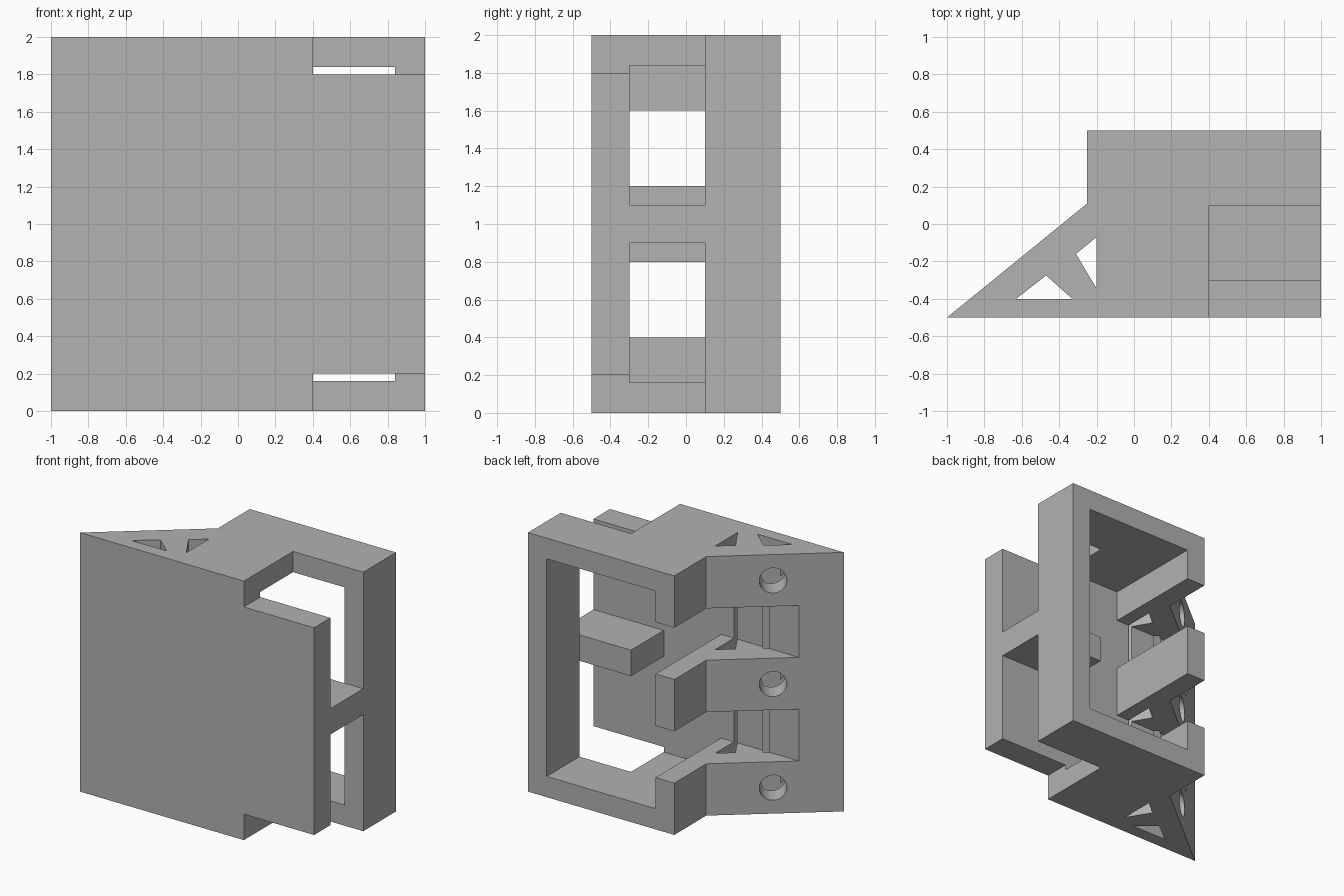
import bpy
import bmesh
from math import radians
from mathutils import Vector, Matrix

cube = bpy.data.objects.get("Cube")
if cube:
    bpy.data.objects.remove(cube, do_unlink=True)

grey = bpy.data.materials.new("plain_grey")
grey.use_nodes = True
colour = (0.445, 0.445, 0.445, 1)
grey.diffuse_color = colour
grey.node_tree.nodes["Principled BSDF"].inputs["Base Color"].default_value = colour


def make_object(name, bm):
    bmesh.ops.recalc_face_normals(bm, faces=bm.faces)
    mesh = bpy.data.meshes.new(name)
    bm.to_mesh(mesh)
    bm.free()
    mesh.materials.append(grey)
    obj = bpy.data.objects.new(name, mesh)
    bpy.context.collection.objects.link(obj)
    return obj


def prism(name, points, z0, z1):
    """Extrude a flat outline from z0 up to z1."""
    bm = bmesh.new()
    face = bm.faces.new([bm.verts.new((x, y, z0)) for x, y in points])
    top = bmesh.ops.extrude_face_region(bm, geom=[face])["geom"]
    verts = [g for g in top if isinstance(g, bmesh.types.BMVert)]
    bmesh.ops.translate(bm, verts=verts, vec=(0, 0, z1 - z0))
    return make_object(name, bm)


def box(name, x0, x1, y0, y1, z0, z1):
    return prism(name, [(x0, y0), (x1, y0), (x1, y1), (x0, y1)], z0, z1)


def bore(name, mouth, inward, radius, depth):
    """Round cutter that starts outside the mouth and ends at the depth."""
    bm = bmesh.new()
    length = depth + 0.2
    centre = mouth + inward * (depth - length / 2)
    turn = inward.to_track_quat('Z', 'Y').to_matrix().to_4x4()
    bmesh.ops.create_cone(bm, cap_ends=True, segments=40, radius1=radius,
                          radius2=radius, depth=length,
                          matrix=Matrix.Translation(centre) @ turn)
    return make_object(name, bm)


def cut(target, cutter):
    cutter.hide_render = True
    mod = target.modifiers.new("cut", 'BOOLEAN')
    mod.operation = 'DIFFERENCE'
    mod.solver = 'EXACT'
    mod.object = cutter
    bpy.context.view_layer.objects.active = target
    bpy.ops.object.modifier_apply(modifier=mod.name)
    bpy.data.objects.remove(cutter, do_unlink=True)


# Solid body with the slanted wing
tip, shoulder = Vector((-1, -0.5, 0)), Vector((-0.25, 0.11, 0))
body = prism("bracket_body", [tip.xy, (1, -0.5), (1, 0.5), (-0.25, 0.5), shoulder.xy], 0, 2)

# Open cavity behind the front plate, leaving the rear frame
cut(body, prism("cavity", [(-0.09, -0.3), (0.4, -0.3), (0.4, 0.1),
                           (0.84, 0.1), (0.84, 0.7), (-0.09, 0.7)], 0.16, 1.84))

# Side recess above and below the cross bar, and the plate's stepped corners
for low, high, step_low, step_high in ((1.1, 3, 1.8, 3), (-1, 0.9, -1, 0.2)):
    cut(body, box("recess", 0.4, 1.3, -0.3, 0.1, low, high))
    cut(body, box("corner_step", 0.4, 1.3, -0.8, 0.1, step_low, step_high))

# Two gaps that split the wing into three ribs
for z in (0.4, 1.2):
    cut(body, box("rib_gap", -1.3, 0, -0.3, 0.8, z, z + 0.4))

# Triangular shafts through the wing
for triangle in ([(-0.63, -0.4), (-0.33, -0.4), (-0.47, -0.275)],
                 [(-0.31, -0.16), (-0.2, -0.345), (-0.2, -0.07)]):
    cut(body, prism("shaft", triangle, -0.5, 2.5))

# Blind round holes square to the slanted face
along = (shoulder - tip).normalized()
inward = Vector((along.y, -along.x, 0))
for z in (0.2, 1.0, 1.8):
    mouth = tip.lerp(shoulder, 0.515) + Vector((0, 0, z))
    cut(body, bore("hole", mouth, inward, 0.097, 0.22))

bpy.ops.object.select_all(action='DESELECT')
body.select_set(True)
bpy.context.view_layer.objects.active = body
bpy.ops.object.shade_smooth_by_angle(angle=radians(30))
